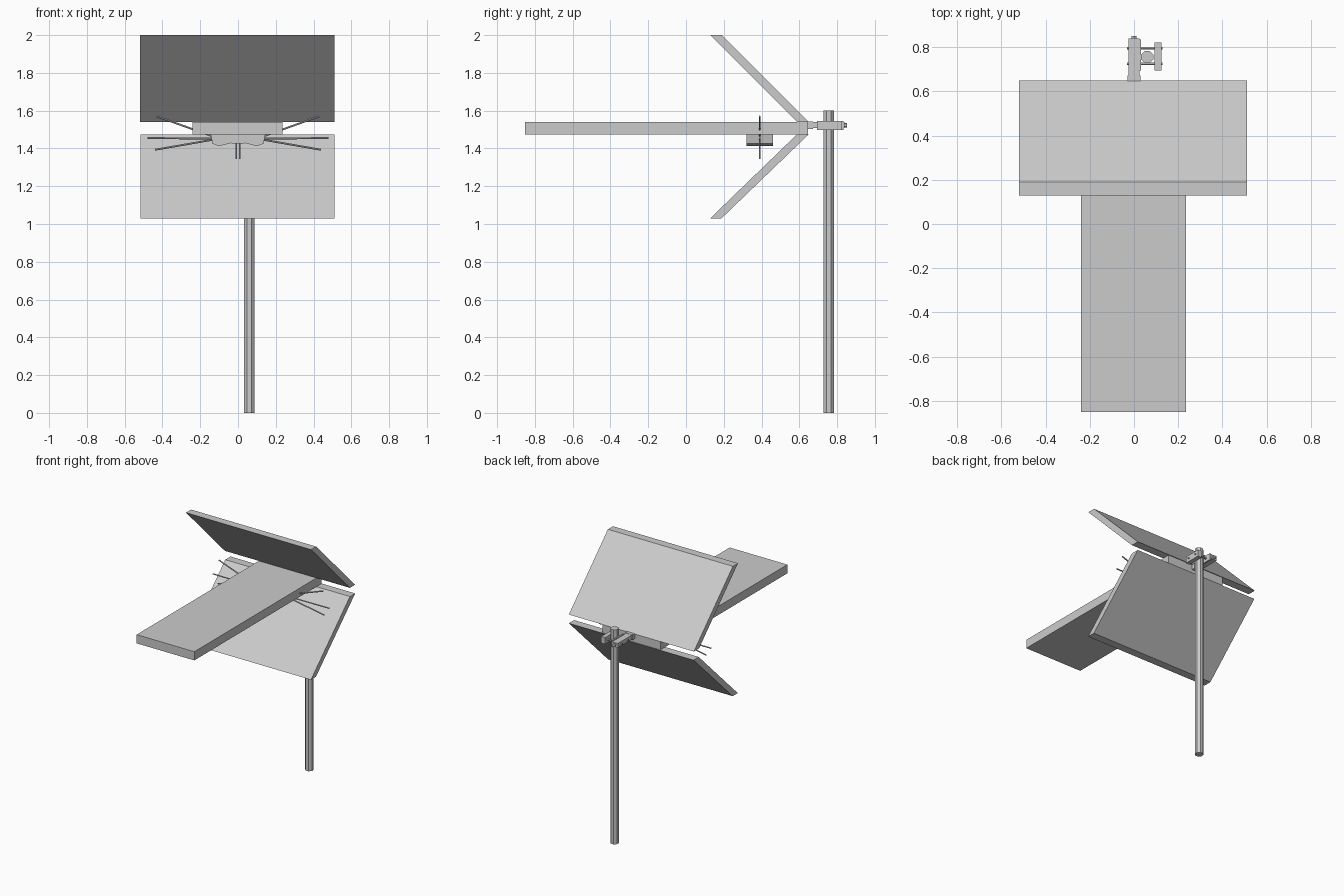
import bpy, math
from mathutils import Vector

if "Cube" in bpy.data.objects:
    bpy.data.objects.remove(bpy.data.objects["Cube"])


def mesh_object(name, verts, faces):
    mesh = bpy.data.meshes.new(name)
    mesh.from_pydata(verts, [], faces)
    mesh.update()
    ob = bpy.data.objects.new(name, mesh)
    bpy.context.collection.objects.link(ob)
    return ob


def prism(name, profile, a, b, axis):
    """Extrude a 2D profile from a to b along x (profile y,z) or y (profile x,z)."""
    n = len(profile)
    place = (lambda p, t: (t, p[0], p[1])) if axis == 'x' else (lambda p, t: (p[0], t, p[1]))
    verts = [place(p, t) for t in (a, b) for p in profile]
    faces = [tuple(range(n))[::-1], tuple(range(n, 2 * n))]
    faces += [(i, (i + 1) % n, n + (i + 1) % n, n + i) for i in range(n)]
    ob = mesh_object(name, verts, faces)
    import bmesh
    bm = bmesh.new()
    bm.from_mesh(ob.data)
    bmesh.ops.recalc_face_normals(bm, faces=bm.faces)
    bm.to_mesh(ob.data)
    bm.free()
    return ob


def box(name, x0, x1, y0, y1, z0, z1):
    return prism(name, [(y0, z0), (y1, z0), (y1, z1), (y0, z1)], x0, x1, 'x')


def rod(name, start, end, radius, sides=6):
    a, b = Vector(start), Vector(end)
    bpy.ops.mesh.primitive_cylinder_add(vertices=sides, radius=radius,
                                        depth=(b - a).length, location=(a + b) / 2)
    ob = bpy.context.object
    ob.name = name
    ob.rotation_euler = (b - a).to_track_quat('Z', 'Y').to_euler()
    return ob


# Director array along the boom
box("director_array", -0.24, 0.236, -0.852, 0.645, 1.475, 1.54)

# Slanted corner reflectors
prism("upper_reflector", [(0.13, 2.0), (0.19, 2.0), (0.65, 1.54), (0.588, 1.54)],
      -0.52, 0.512, 'x')
prism("lower_reflector", [(0.128, 1.03), (0.188, 1.03), (0.65, 1.475), (0.588, 1.475)],
      -0.517, 0.512, 'x')

# Rear boom stub with end bolt
box("boom_stub", -0.025, 0.025, 0.64, 0.84, 1.507, 1.54)
box("boom_collar", -0.029, 0.029, 0.645, 0.672, 1.503, 1.542)
rod("boom_end_bolt", (0, 0.83, 1.523), (0, 0.852, 1.523), 0.012)

# Mast
bpy.ops.mesh.primitive_cylinder_add(vertices=8, radius=0.03, depth=1.6,
                                    location=(0.06, 0.756, 0.8),
                                    rotation=(0, 0, math.pi / 8))
bpy.context.object.name = "mast"

# Mast clamp: plates either side, joined by two bolts
box("clamp_plate_outer", 0.092, 0.124, 0.694, 0.822, 1.497, 1.546)
box("clamp_plate_inner", 0.022, 0.032, 0.694, 0.835, 1.497, 1.546)
for i, y in enumerate((0.725, 0.795)):
    rod(f"clamp_bolt_{i}", (-0.032, y, 1.522), (0.13, y, 1.522), 0.007)

# Dipole housing under the boom: centre block and a wing each side
box("dipole_centre", -0.035, 0.035, 0.325, 0.455, 1.425, 1.476)
for s, side in ((-1, "left"), (1, "right")):
    prism(f"dipole_wing_{side}",
          [(s * 0.03, 1.43), (s * 0.10, 1.412), (s * 0.135, 1.425),
           (s * 0.145, 1.476), (s * 0.03, 1.476)], 0.32, 0.46, 'y')
    # Whisker rods fanning out from the dipole
    for i, (x, z) in enumerate(((0.43, 1.57), (0.48, 1.455), (0.44, 1.393))):
        rod(f"whisker_{side}_{i}", (s * 0.1, 0.39, 1.452), (s * x, 0.39, z), 0.005)
    # Short feed lead
    rod(f"feed_lead_{side}", (s * 0.01, 0.39, 1.44), (s * 0.01, 0.39, 1.345), 0.004)
